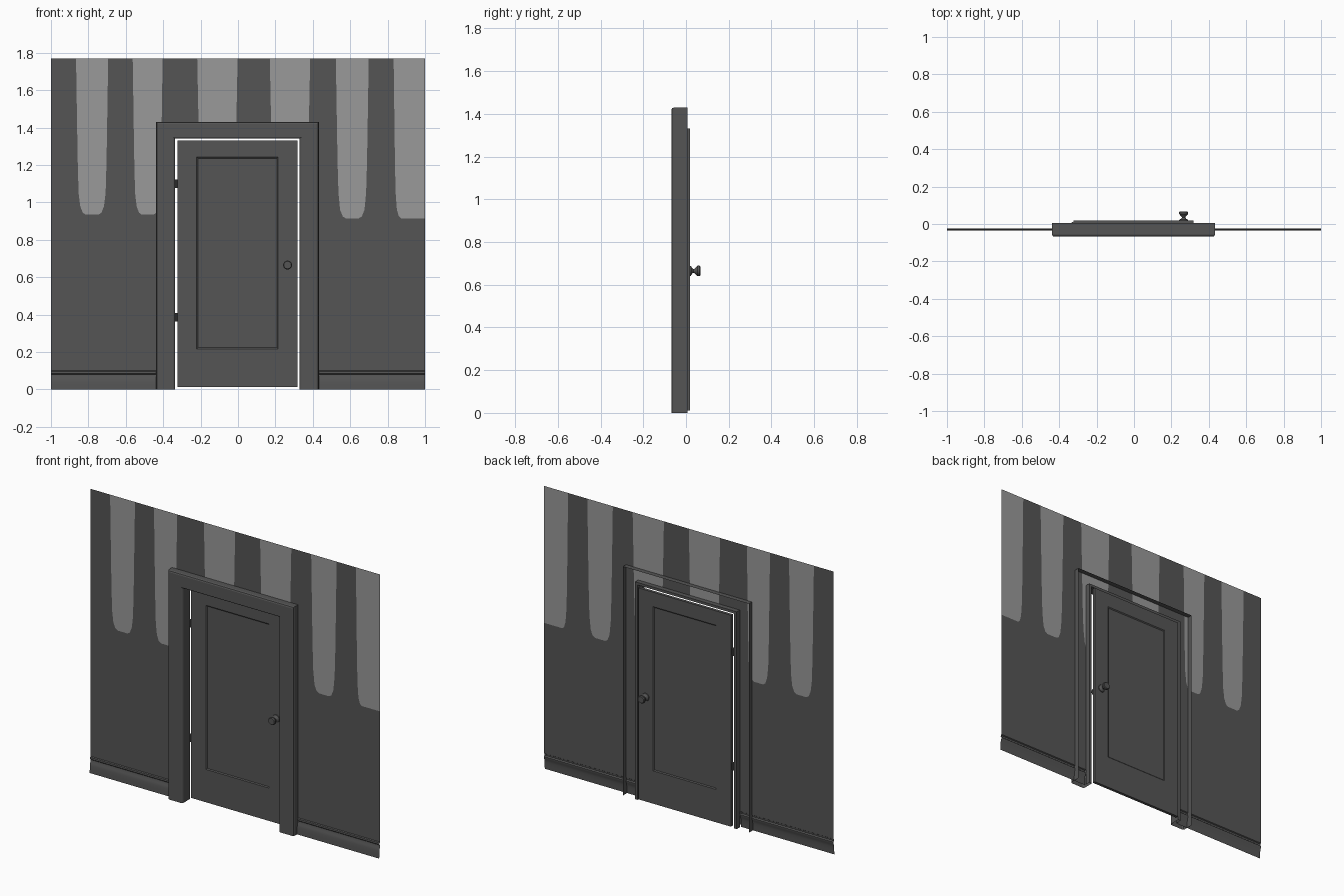
import bpy, bmesh, math

if "Cube" in bpy.data.objects:
    bpy.data.objects.remove(bpy.data.objects["Cube"])


def material(name, v):
    m = bpy.data.materials.new(name)
    m.diffuse_color = (v, v, v, 1)
    m.use_nodes = True
    m.node_tree.nodes["Principled BSDF"].inputs["Base Color"].default_value = m.diffuse_color
    return m


DARK = material("dark_grey", 0.09)
LIGHT = material("light_grey", 0.32)


def make(name, bm, mats=(DARK,), smooth=False):
    loose = [v for v in bm.verts if not v.link_faces]
    bmesh.ops.delete(bm, geom=loose, context='VERTS')
    me = bpy.data.meshes.new(name)
    bm.to_mesh(me)
    bm.free()
    for m in mats:
        me.materials.append(m)
    ob = bpy.data.objects.new(name, me)
    bpy.context.collection.objects.link(ob)
    if smooth:
        bpy.context.view_layer.objects.active = ob
        ob.select_set(True)
        bpy.ops.object.shade_smooth_by_angle(angle=math.radians(35))
        ob.select_set(False)
    return ob


def loft(bm, sections, closed=False):
    """Bridge neighbouring rows of points with quads."""
    rows = [[bm.verts.new(p) for p in s] for s in sections]
    n = len(rows[0])
    for a, b in zip(rows, rows[1:]):
        for i in range(n if closed else n - 1):
            j = (i + 1) % n
            bm.faces.new((a[i], a[j], b[j], b[i]))
    return rows


CX = -0.003          # door centre
HALF, TOP = 0.333, 1.341   # door opening
WALL_Y = -0.025

# Wall: a grid whose columns follow the edges of the tapering light stripes
rows = [(0.1, 0.4), (0.935, 0.4), (0.945, 0.58), (0.98, 0.74), (1.05, 0.84),
        (1.2, 0.89), (TOP, 0.92), (1.77, 1.0)]
# column: (centre, signed half width, drop of the stripe bottom, light to its right)
cols = [(-1, 0, 0, 0),
        (-0.78, -0.086, 0, 1), (-0.78, 0.086, 0, 0),
        (-0.483, -0.08, 0, 1), (-0.483, 0.08, 0, 0),
        (CX - HALF, 0, 0, 0),
        (-0.11, -0.108, 0, 1), (-0.11, 0.108, 0, 0),
        (0.278, -0.108, 0.02, 1), (CX + HALF, 0, 0.02, 1), (0.278, 0.108, 0.02, 0),
        (0.611, -0.088, 0.02, 1), (0.611, 0.088, 0.02, 0),
        (1.0, -0.168, 0.02, 1), (1, 0, 0.02, 0)]
bm = bmesh.new()
grid = []
for z, f in rows:
    line = []
    for c, h, drop, _ in cols:
        if c == 1.0 and h:
            f2 = 0.6 + 0.4 * f
        else:
            f2 = f
        x = c + h * f2
        if c == 0.278 and h > 0:
            x = max(x, 0.345)
        line.append(bm.verts.new((x, WALL_Y, z - (drop if 0.5 < z < 1.0 else 0))))
    grid.append(line)
for r in range(len(rows) - 1):
    for k in range(len(cols) - 1):
        if 5 <= k <= 8 and r < 6:      # doorway
            continue
        face = bm.faces.new((grid[r][k], grid[r][k + 1], grid[r + 1][k + 1], grid[r + 1][k]))
        face.material_index = 1 if r >= 1 and cols[k][3] else 0
make("wall", bm, (DARK, LIGHT))

# Baseboards: moulded profile on both sides of the doorway
base = [(-0.025, 0.1), (-0.031, 0.096), (-0.032, 0.086), (-0.025, 0.08), (-0.025, 0.073),
        (-0.030, 0.062), (-0.033, 0.045), (-0.034, 0.025), (-0.035, 0.0)]
for name, x0, x1 in (("baseboard_left", -1, CX - HALF - 0.02), ("baseboard_right", CX + HALF + 0.02, 1)):
    bm = bmesh.new()
    loft(bm, [[(x0, y, z) for y, z in base], [(x1, y, z) for y, z in base]])
    make(name, bm, smooth=True)

# Door frame: jamb and casing profile swept around the opening
frame = [(0.018, -0.025), (0.018, 0.005), (0.0, 0.005), (0.0, -0.06), (0.003, -0.065),
         (0.009, -0.068), (0.09, -0.068), (0.098, -0.065), (0.102, -0.057), (0.102, 0.006)]
bm = bmesh.new()
loft(bm, [[(CX - HALF - d, y, 0) for d, y in frame],
          [(CX - HALF - d, y, TOP + d * 0.87) for d, y in frame],
          [(CX + HALF + d, y, TOP + d * 0.87) for d, y in frame],
          [(CX + HALF + d, y, 0) for d, y in frame]])
make("door_frame", bm)


# Door leaf: nested rectangles give a grooved panel on each side
def rect(x0, x1, z0, z1, inset, y):
    return [(x0 + inset, y, z0 + inset), (x1 - inset, y, z0 + inset),
            (x1 - inset, y, z1 - inset), (x0 + inset, y, z1 - inset)]


outer = (CX - 0.32, CX + 0.32, 0.012, 1.332)
panel = (CX - 0.218, CX + 0.218, 0.217, 1.242)
yf, yb = 0.0, 0.018
bm = bmesh.new()
loops = loft(bm, [rect(*panel, 0.012, yf + 0.005), rect(*panel, 0.006, yf + 0.005),
                  rect(*panel, 0, yf), rect(*outer, 0, yf), rect(*outer, 0, yb),
                  rect(*panel, 0, yb), rect(*panel, 0.006, yb - 0.005),
                  rect(*panel, 0.012, yb - 0.005)], closed=True)
bm.faces.new(loops[0])
bm.faces.new(loops[-1])
bmesh.ops.recalc_face_normals(bm, faces=bm.faces)
make("door", bm)

# Knobs: one turned profile on each side of the door
knob = [(0.0005, 0), (0.024, 0), (0.023, 0.005), (0.014, 0.01), (0.009, 0.016), (0.010, 0.021),
        (0.018, 0.029), (0.024, 0.036), (0.024, 0.045), (0.020, 0.050), (0.0005, 0.050)]
for name, y0, s in (("knob_front", yf, -1), ("knob_back", yb, 1)):
    bm = bmesh.new()
    N = 16
    loft(bm, [[(0.265 + r * math.cos(2 * math.pi * i / N), y0 + s * d,
                0.665 + r * math.sin(2 * math.pi * i / N)) for i in range(N)]
              for r, d in knob], closed=True)
    bmesh.ops.recalc_face_normals(bm, faces=bm.faces)
    make(name, bm, smooth=True)

# Hinges: small barrels in the gap on the left
for name, z in (("hinge_upper", 1.1), ("hinge_lower", 0.385)):
    bm = bmesh.new()
    bmesh.ops.create_cone(bm, cap_ends=True, segments=10, radius1=0.007, radius2=0.007, depth=0.045)
    bmesh.ops.translate(bm, verts=bm.verts, vec=(CX - 0.326, 0.003, z))
    make(name, bm, smooth=True)
